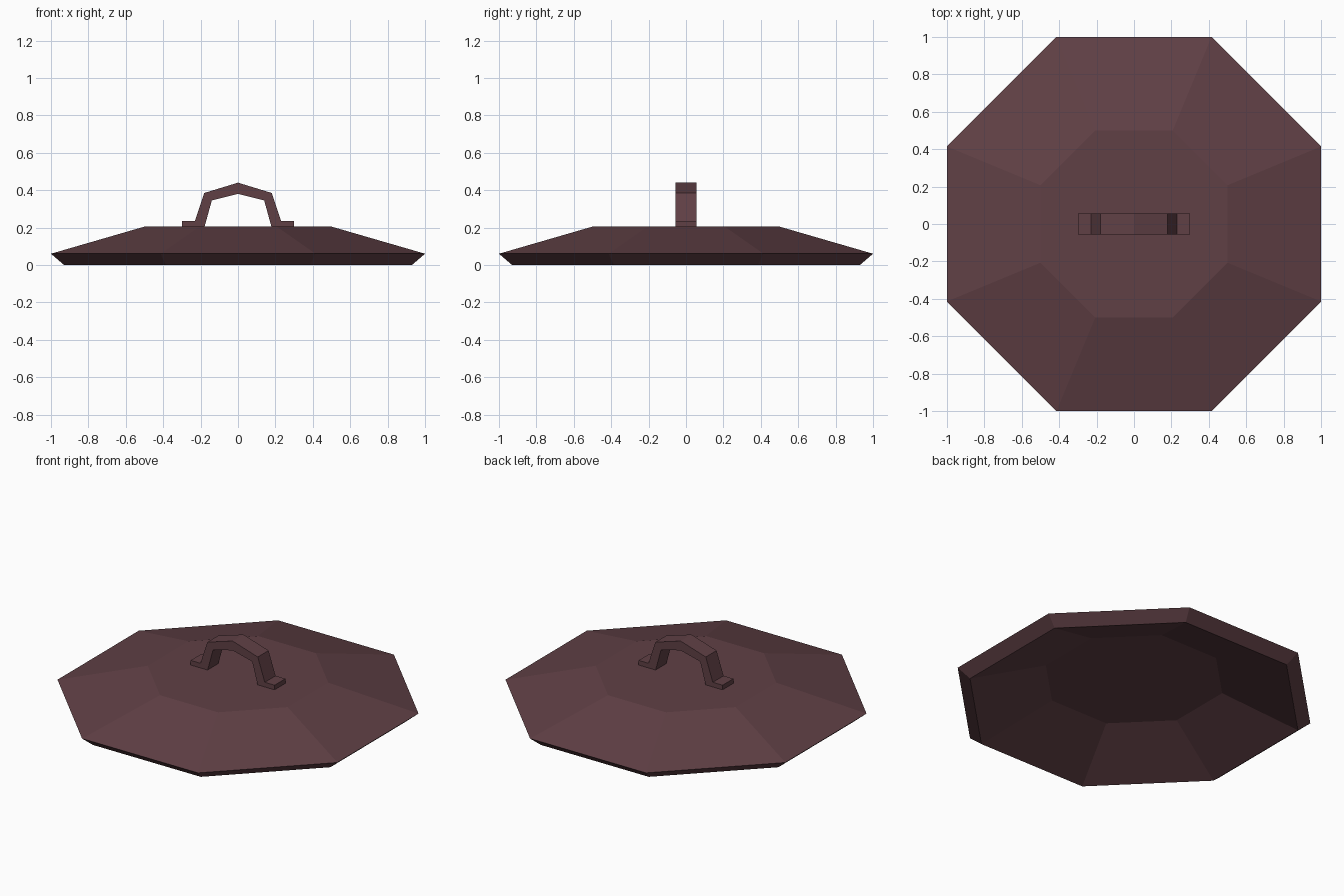
import bpy
import bmesh
import math

cube = bpy.data.objects.get("Cube")
if cube:
    bpy.data.objects.remove(cube, do_unlink=True)

SIDES = 8


def make_material(name, rgb):
    mat = bpy.data.materials.new(name)
    mat.use_nodes = True
    mat.diffuse_color = (*rgb, 1)
    mat.node_tree.nodes["Principled BSDF"].inputs["Base Color"].default_value = (*rgb, 1)
    return mat


def finish(name, bm, mat):
    bmesh.ops.recalc_face_normals(bm, faces=bm.faces)
    mesh = bpy.data.meshes.new(name)
    bm.to_mesh(mesh)
    bm.free()
    mesh.materials.append(mat)
    obj = bpy.data.objects.new(name, mesh)
    bpy.context.collection.objects.link(obj)
    return obj


maroon = make_material("dark_maroon", (0.117, 0.051, 0.060))

# Hollow eight-sided lid: rings given as (flat-to-centre distance, height)
rings = [(0.50, 0.205), (1.0, 0.06), (0.93, 0.0), (0.50, 0.17)]
bm = bmesh.new()
loops = []
for apothem, z in rings:
    radius = apothem / math.cos(math.pi / SIDES)
    angles = [(i + 0.5) * math.tau / SIDES for i in range(SIDES)]
    loops.append([bm.verts.new((radius * math.cos(a), radius * math.sin(a), z)) for a in angles])
for upper, lower in zip(loops, loops[1:]):
    for i in range(SIDES):
        j = (i + 1) % SIDES
        bm.faces.new((upper[i], upper[j], lower[j], lower[i]))
bm.faces.new(loops[0])
bm.faces.new(loops[-1])
finish("lid", bm, maroon)

# Strap handle: half profile pairs (outer, inner), mirrored in x, given depth in y
half = [
    ((0.30, 0.235), (0.30, 0.20)),
    ((0.23, 0.235), (0.18, 0.20)),
    ((0.18, 0.385), (0.14, 0.345)),
    ((0.0, 0.44), (0.0, 0.38)),
]
mirrored = [tuple((-x, z) for x, z in pair) for pair in reversed(half[:-1])]
depth = 0.055
bm = bmesh.new()
sections = []
for outer, inner in half + mirrored:
    corners = [(outer, -depth), (outer, depth), (inner, depth), (inner, -depth)]
    sections.append([bm.verts.new((x, y, z)) for (x, z), y in corners])
for a, b in zip(sections, sections[1:]):
    for i in range(4):
        j = (i + 1) % 4
        bm.faces.new((a[i], a[j], b[j], b[i]))
bm.faces.new(sections[0])
bm.faces.new(sections[-1])
finish("handle", bm, maroon)
